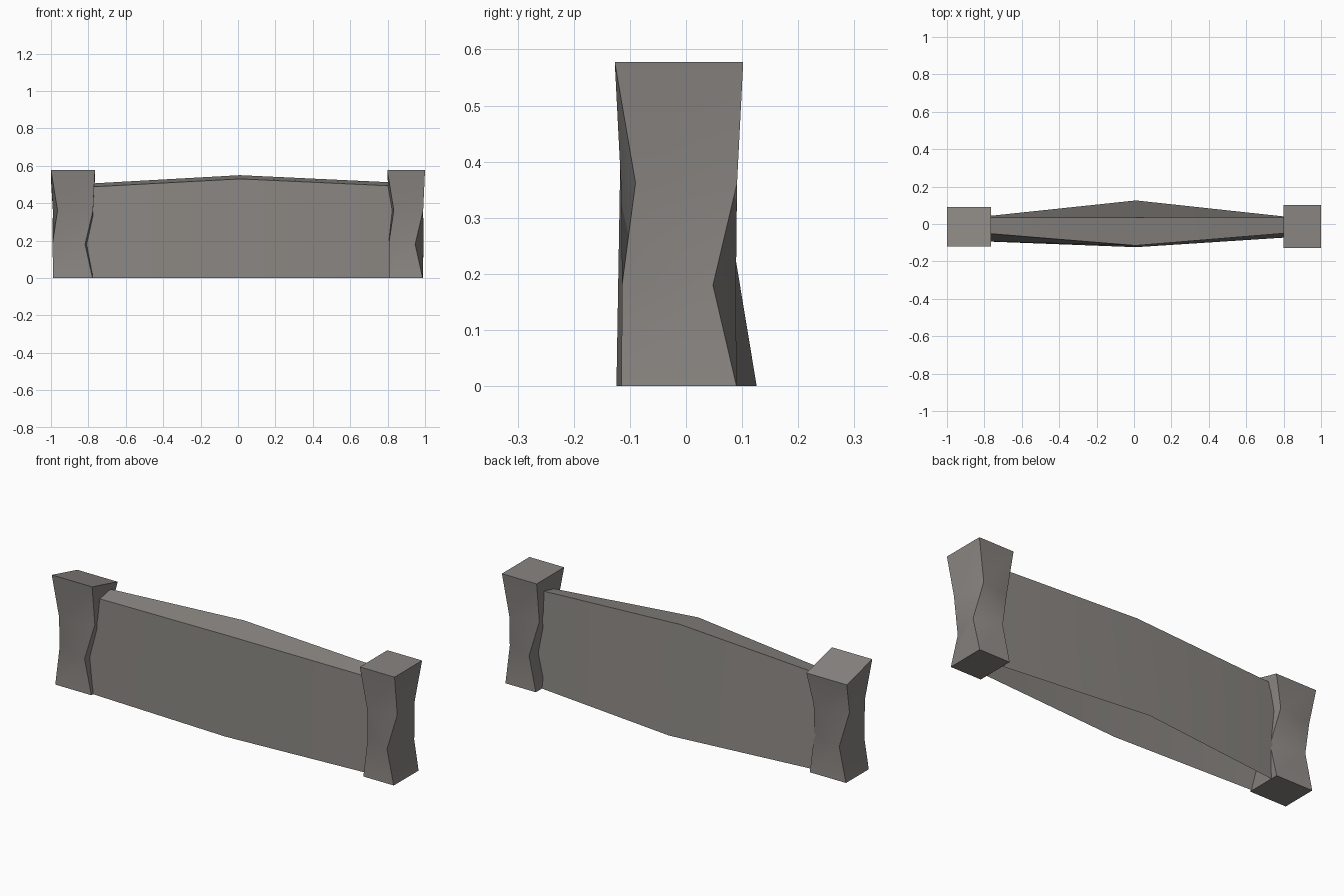
import bpy, bmesh, math

if "Cube" in bpy.data.objects:
    bpy.data.objects.remove(bpy.data.objects["Cube"])

stone = bpy.data.materials.new("warm grey stone")
stone.diffuse_color = (0.25, 0.235, 0.22, 1)
stone.use_nodes = True
stone.node_tree.nodes["Principled BSDF"].inputs["Base Color"].default_value = stone.diffuse_color


def build(name, verts, faces):
    bm = bmesh.new()
    vs = [bm.verts.new(v) for v in verts]
    for f in faces:
        bm.faces.new([vs[i] for i in f])
    bmesh.ops.recalc_face_normals(bm, faces=bm.faces)
    me = bpy.data.meshes.new(name)
    bm.to_mesh(me)
    bm.free()
    me.materials.append(stone)
    me.shade_smooth()
    me.set_sharp_from_angle(angle=math.radians(35))
    ob = bpy.data.objects.new(name, me)
    bpy.context.collection.objects.link(ob)
    return ob


# Pillar: four rings; per ring, how far the front-right/back-left corners (a)
# and the front-left/back-right corners (b) are pulled inwards in x and y
RINGS = [
    (0.0, (0.013, 0.012), (0.012, 0.012)),
    (0.18, (0.053, 0.013), (0.008, 0.054)),
    (0.362, (0.010, 0.037), (0.035, 0.011)),
    (0.578, (0, 0), (0, 0)),
]


def pillar(name, x0, x1, y0, y1, back_drop=0):
    verts = []
    for r, (z, a, b) in enumerate(RINGS):
        zb = z - back_drop if r == 3 else z
        verts += [(x0 + b[0], y0 + b[1], z), (x1 - a[0], y0 + a[1], z),
                  (x1 - b[0], y1 - b[1], zb), (x0 + a[0], y1 - a[1], zb)]
    faces = [(3, 2, 1, 0), (12, 13, 14, 15)]
    for r in range(3):
        for i in range(4):
            j = (i + 1) % 4
            lo, lo2, up2, up = 4*r + i, 4*r + j, 4*r + 4 + j, 4*r + 4 + i
            if r == 1:  # the twisted middle band folds outwards
                faces += [(lo, lo2, up), (lo2, up2, up)]
            else:
                faces.append((lo, lo2, up2, up))
    build(name, verts, faces)


# The left pillar's top slopes down to the back
pillar("left_pillar", -1.0, -0.765, -0.12, 0.092, 0.054)
pillar("right_pillar", 0.798, 1.0, -0.127, 0.102)

# Wall: three cross-sections (front foot, front top, back top, back foot),
# thick and tall in the middle, open underneath and inside the pillars
sections = [
    (-0.85, [(-0.091, 0), (-0.045, 0.484), (0.035, 0.502), (0.034, 0)]),
    (0.01, [(-0.124, 0), (-0.115, 0.53), (0.035, 0.55), (0.126, 0)]),
    (0.86, [(-0.069, 0), (-0.045, 0.491), (0.035, 0.51), (0.034, 0)]),
]
verts = [(x, y, z) for x, pts in sections for y, z in pts]
faces = [(4*s + i, 4*s + 4 + i, 4*s + 5 + i, 4*s + 1 + i)
         for s in range(2) for i in range(3)]
build("wall", verts, faces)
